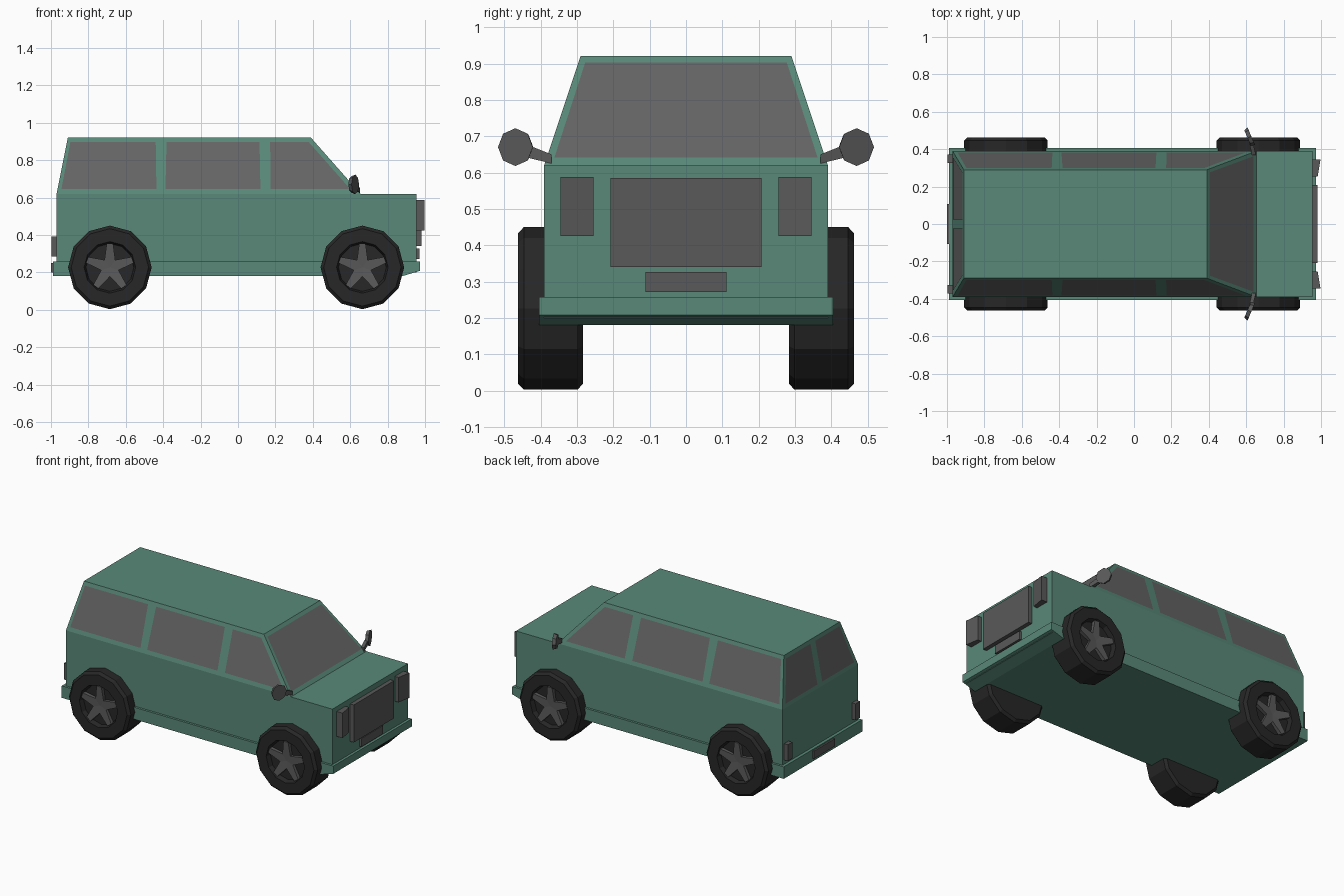
import bpy, bmesh, math
from mathutils import Vector, Matrix

if "Cube" in bpy.data.objects:
    bpy.data.objects.remove(bpy.data.objects["Cube"])


def material(name, rgb):
    m = bpy.data.materials.new(name)
    m.diffuse_color = (*rgb, 1)
    m.use_nodes = True
    m.node_tree.nodes["Principled BSDF"].inputs["Base Color"].default_value = m.diffuse_color
    return m


GREEN = material("green_paint", (0.10, 0.25, 0.19))
GLASS = material("dark_glass", (0.13, 0.13, 0.13))
TRIM = material("dark_trim", (0.10, 0.10, 0.10))
TYRE = material("tyre_black", (0.02, 0.02, 0.02))


def finish(name, bm, mat, recalc=True):
    bmesh.ops.remove_doubles(bm, verts=bm.verts, dist=1e-5)
    if recalc:
        bmesh.ops.recalc_face_normals(bm, faces=bm.faces)
    me = bpy.data.meshes.new(name)
    bm.to_mesh(me)
    bm.free()
    me.materials.append(mat)
    ob = bpy.data.objects.new(name, me)
    bpy.context.collection.objects.link(ob)
    return ob


def loft(name, a, b, mat):
    """Closed solid between two matching outlines."""
    bm = bmesh.new()
    va, vb = [bm.verts.new(p) for p in a], [bm.verts.new(p) for p in b]
    n = len(a)
    bm.faces.new(va)
    bm.faces.new(vb)
    for i in range(n):
        bm.faces.new((va[i], va[(i + 1) % n], vb[(i + 1) % n], vb[i]))
    return finish(name, bm, mat)


def rect(x0, x1, y, z):
    return [(x0, -y, z), (x1, -y, z), (x1, y, z), (x0, y, z)]


def box(name, x, y, z, mat):
    return loft(name, [(x[0], y[0], z[0]), (x[1], y[0], z[0]), (x[1], y[1], z[0]), (x[0], y[1], z[0])],
                [(x[0], y[0], z[1]), (x[1], y[0], z[1]), (x[1], y[1], z[1]), (x[0], y[1], z[1])], mat)


def pane(name, pts, outward):
    """Window pane lying just proud of the cabin wall."""
    p = [Vector(q) for q in pts]
    n = (p[1] - p[0]).cross(p[2] - p[0]).normalized()
    if n.dot(Vector(outward)) < 0:
        p.reverse()
        n = -n
    bm = bmesh.new()
    bm.faces.new([bm.verts.new(q + n * 0.002) for q in p])
    return finish(name, bm, GLASS, recalc=False)


# Body, cabin and lower skirt
loft("body", rect(-0.97, 0.955, 0.39, 0.2), rect(-0.97, 0.955, 0.39, 0.62), GREEN)
loft("cabin", rect(-0.97, 0.655, 0.39, 0.62), rect(-0.91, 0.39, 0.29, 0.92), GREEN)
skirt = [(-0.99, 0.18), (0.88, 0.18), (0.972, 0.208), (0.972, 0.258), (-0.99, 0.258)]
loft("skirt", [(x, -0.405, z) for x, z in skirt], [(x, 0.405, z) for x, z in skirt], GREEN)


# Windows: positions on the sloping cabin walls
def lerp(a, b, z):
    return a + (b - a) * (z - 0.62) / 0.3


ZB, ZT = 0.645, 0.897
side_windows = {"rear": (-0.944, -0.436, -0.440, -0.896),
                "middle": (-0.388, 0.120, 0.115, -0.382),
                "front": (0.174, 0.600, 0.377, 0.172)}
for s, tag in ((-1, "right"), (1, "left")):
    yb, yt = s * lerp(0.39, 0.29, ZB), s * lerp(0.39, 0.29, ZT)
    for name, (a, b, c, d) in side_windows.items():
        pane(f"{name}_side_window_{tag}", [(a, yb, ZB), (b, yb, ZB), (c, yt, ZT), (d, yt, ZT)], (0, s, 0))
    xb, xt = lerp(-0.97, -0.91, ZB), lerp(-0.97, -0.91, ZT)
    pane(f"back_window_{tag}", [(xb, s * 0.025, ZB), (xb, s * 0.355, ZB),
                                (xt, s * 0.275, ZT), (xt, s * 0.025, ZT)], (-1, 0, 0))
xb, xt = lerp(0.655, 0.39, 0.64), lerp(0.655, 0.39, 0.902)
pane("windscreen", [(xb, -0.362, 0.64), (xb, 0.362, 0.64), (xt, 0.277, 0.902), (xt, -0.277, 0.902)], (1, 0, 0))

# Front and rear fittings
box("grille", (0.95, 0.982), (-0.208, 0.208), (0.34, 0.585), TRIM)
box("front_plate", (0.95, 0.971), (-0.112, 0.112), (0.272, 0.327), TRIM)
box("rear_plate", (-1.0, -0.985), (-0.108, 0.108), (0.2, 0.25), TRIM)
for s, tag in ((-1, "right"), (1, "left")):
    lamp = [(0.95, s * 0.255), (0.982, s * 0.255), (0.997, s * 0.345), (0.95, s * 0.345)]
    loft(f"headlight_{tag}", [(x, y, 0.425) for x, y in lamp], [(x, y, 0.588) for x, y in lamp], TRIM)
    box(f"tail_light_{tag}", (-0.997, -0.96), sorted((s * 0.327, s * 0.372)), (0.285, 0.392), TRIM)

    # Door mirror: octagonal head on a tapered arm
    bm = bmesh.new()
    turn = Matrix.Rotation(s * 0.4, 4, 'Z') @ Matrix.Rotation(math.pi / 2, 4, 'Y')
    bmesh.ops.create_cone(bm, cap_ends=True, segments=8, radius1=0.044, radius2=0.052, depth=0.022,
                          matrix=Matrix.Translation((0.617, s * 0.465, 0.67)) @ turn)
    finish(f"mirror_head_{tag}", bm, TRIM)
    loft(f"mirror_arm_{tag}",
         [(0.63, s * 0.37, 0.625), (0.652, s * 0.37, 0.625), (0.652, s * 0.37, 0.65), (0.63, s * 0.37, 0.65)],
         [(0.615, s * 0.44, 0.642), (0.635, s * 0.44, 0.642), (0.635, s * 0.44, 0.678), (0.615, s * 0.44, 0.678)],
         TRIM)

# Wheels: revolved tyre with a recessed rim and five spokes
tyre = [(0, 0.283), (0.207, 0.283), (0.2235, 0.298), (0.2235, 0.446), (0.207, 0.462),
        (0.138, 0.462), (0.128, 0.432), (0, 0.432)]
for s, tag in ((-1, "right"), (1, "left")):
    for end, cx in (("front", 0.665), ("rear", -0.685)):
        hub = Matrix.Translation((cx, 0, 0.2265))
        bm = bmesh.new()
        vs = [bm.verts.new((0, s * y, r)) for r, y in tyre]
        es = [bm.edges.new(p) for p in zip(vs, vs[1:])]
        bmesh.ops.spin(bm, geom=vs + es, cent=(0, 0, 0), axis=(0, 1, 0), angle=2 * math.pi, steps=12)
        bm.transform(hub)
        finish(f"{end}_tyre_{tag}", bm, TYRE)

        bm = bmesh.new()
        for k in range(5):
            outline = [(-0.034, 0), (0.034, 0), (0.017, 0.128), (-0.017, 0.128)]
            rot = Matrix.Rotation(k * math.tau / 5, 4, 'Y')
            a = [bm.verts.new(rot @ Vector((x, s * 0.428, z))) for x, z in outline]
            b = [bm.verts.new(rot @ Vector((x, s * (0.447 if z == 0 else 0.457), z))) for x, z in outline]
            bm.faces.new(b)
            for i in range(4):
                bm.faces.new((a[i], a[(i + 1) % 4], b[(i + 1) % 4], b[i]))
        bm.transform(hub)
        finish(f"{end}_spokes_{tag}", bm, TRIM)
